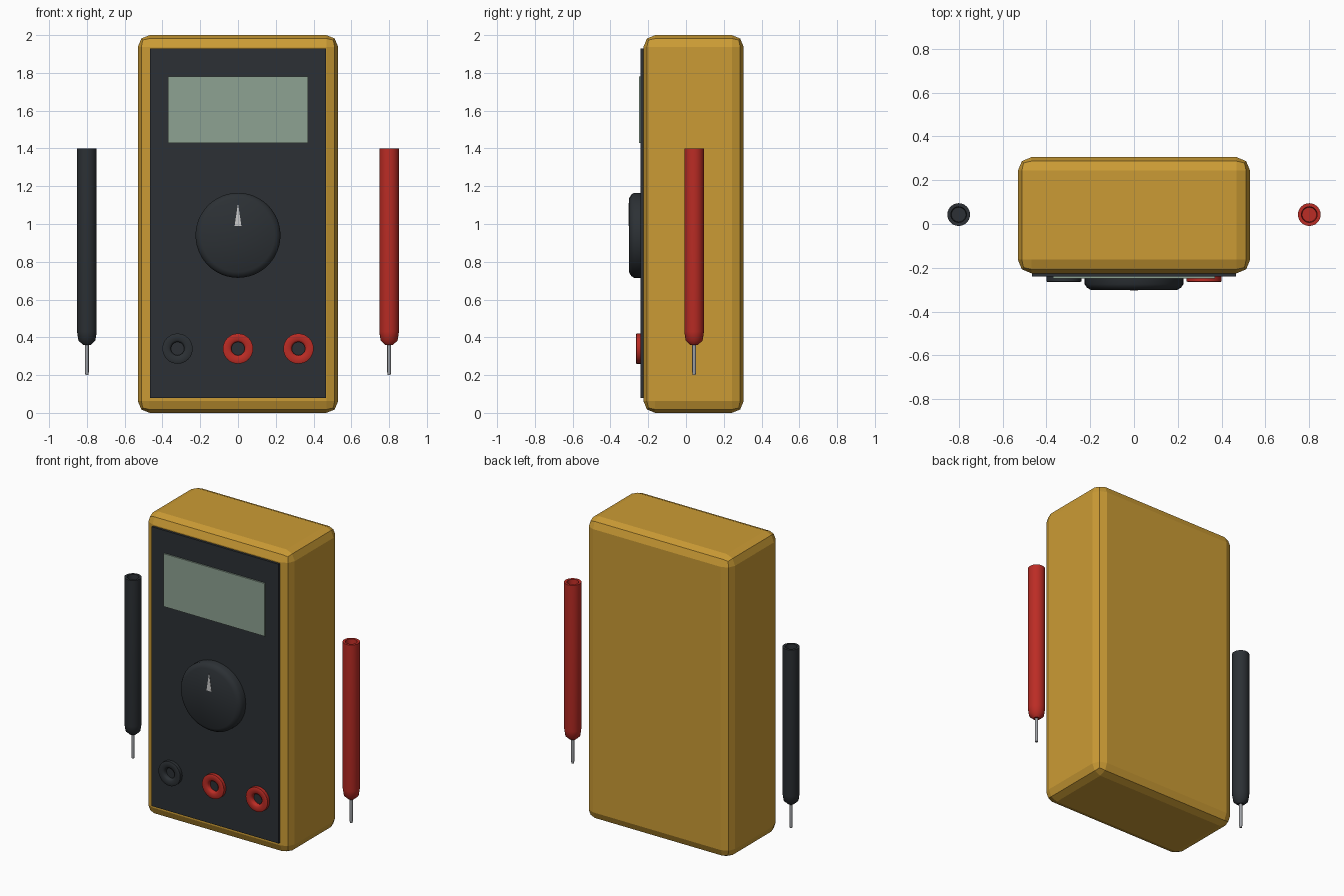
import bpy, bmesh, math
from mathutils import Matrix

if "Cube" in bpy.data.objects:
    bpy.data.objects.remove(bpy.data.objects["Cube"])


def material(name, rgb):
    m = bpy.data.materials.new(name)
    m.diffuse_color = (*rgb, 1)
    m.use_nodes = True
    m.node_tree.nodes["Principled BSDF"].inputs["Base Color"].default_value = m.diffuse_color
    return m


YELLOW = material("yellow_shell", (0.60, 0.33, 0.035))
DARK = material("dark_plastic", (0.025, 0.030, 0.035))
RED = material("red_plastic", (0.50, 0.025, 0.018))
GLASS = material("display_glass", (0.27, 0.36, 0.29))
METAL = material("metal", (0.35, 0.36, 0.38))
WHITE = material("white_mark", (0.75, 0.75, 0.72))


def finish(name, bm, mat, smooth=None):
    bmesh.ops.recalc_face_normals(bm, faces=bm.faces[:])
    me = bpy.data.meshes.new(name)
    bm.to_mesh(me)
    bm.free()
    ob = bpy.data.objects.new(name, me)
    bpy.context.collection.objects.link(ob)
    me.materials.append(mat)
    if smooth:
        bpy.ops.object.select_all(action='DESELECT')
        ob.select_set(True)
        bpy.context.view_layer.objects.active = ob
        bpy.ops.object.shade_smooth_by_angle(angle=math.radians(smooth))
    return ob


def box(name, x, y, z, mat, bevel=0, segments=2):
    """Box from (min, max) ranges, optionally bevelled."""
    bm = bmesh.new()
    size = [b - a for a, b in (x, y, z)]
    mid = [(a + b) / 2 for a, b in (x, y, z)]
    bmesh.ops.create_cube(bm, size=1, matrix=Matrix.Translation(mid) @ Matrix.Diagonal((*size, 1)))
    if bevel:
        bmesh.ops.bevel(bm, geom=bm.edges[:], offset=bevel, segments=segments,
                        profile=0.5, affect='EDGES')
    return finish(name, bm, mat)


def lathe(name, profile, loc, mat, sides=32, facing_front=False, closed=False, smooth=40):
    """Revolve (radius, height) points about z, or about -y when facing the front."""
    bm = bmesh.new()
    rings = []
    for r, h in profile:
        if r == 0:
            rings.append([bm.verts.new((0, 0, h))] * sides)
        else:
            rings.append([bm.verts.new((r * math.cos(2 * math.pi * i / sides),
                                        r * math.sin(2 * math.pi * i / sides), h))
                          for i in range(sides)])
    pairs = list(zip(rings, rings[1:]))
    if closed:
        pairs.append((rings[-1], rings[0]))
    for a, b in pairs:
        for i in range(sides):
            j = (i + 1) % sides
            bm.faces.new(list(dict.fromkeys((a[i], a[j], b[j], b[i]))))
    turn = Matrix.Rotation(math.pi / 2, 4, 'X') if facing_front else Matrix()
    bmesh.ops.transform(bm, matrix=Matrix.Translation(loc) @ turn, verts=bm.verts[:])
    return finish(name, bm, mat, smooth)


# Shell, face plate and display
box("shell", (-0.53, 0.53), (-0.225, 0.305), (0, 2), YELLOW, bevel=0.062)
box("face_plate", (-0.465, 0.465), (-0.24, -0.21), (0.08, 1.93), DARK)
box("display", (-0.37, 0.37), (-0.249, -0.235), (1.43, 1.78), GLASS)

# Selector dial
lathe("selector_dial", [(0, 0), (0.225, 0), (0.225, 0.04), (0.215, 0.055), (0.195, 0.067), (0, 0.067)],
      (0, -0.235, 0.94), DARK, sides=48, facing_front=True)

# Dial pointer: slim wedge on the dial face
bm = bmesh.new()
tri = [bm.verts.new(p) for p in ((-0.018, -0.304, 0.99), (0.018, -0.304, 0.99), (0, -0.304, 1.11))]
face = bm.faces.new(tri)
ext = bmesh.ops.extrude_face_region(bm, geom=[face])["geom"]
bmesh.ops.translate(bm, vec=(0, 0.006, 0), verts=[v for v in ext if isinstance(v, bmesh.types.BMVert)])
finish("dial_pointer", bm, WHITE)

# Input sockets
for name, x, mat in (("left_socket", -0.32, DARK), ("middle_socket", 0, RED), ("right_socket", 0.32, RED)):
    lathe(name, [(0.035, 0), (0.08, 0), (0.08, 0.027), (0.074, 0.03), (0.046, 0.03), (0.035, 0.022)],
          (x, -0.235, 0.34), mat, facing_front=True, closed=True, smooth=60)

# Test probes: hollow-topped handle with a tapered nose and metal tip
for side, x, mat in (("left", -0.8, DARK), ("right", 0.8, RED)):
    lathe(side + "_probe_handle",
          [(0, 0.36), (0.02, 0.36), (0.045, 0.383), (0.052, 0.43), (0.052, 1.40),
           (0.036, 1.40), (0.033, 1.36), (0, 1.36)], (x, 0.043, 0), mat, sides=24)
    lathe(side + "_probe_tip", [(0, 0.20), (0.008, 0.20), (0.01, 0.215), (0.01, 0.37), (0, 0.37)],
          (x, 0.043, 0), METAL, sides=12)
